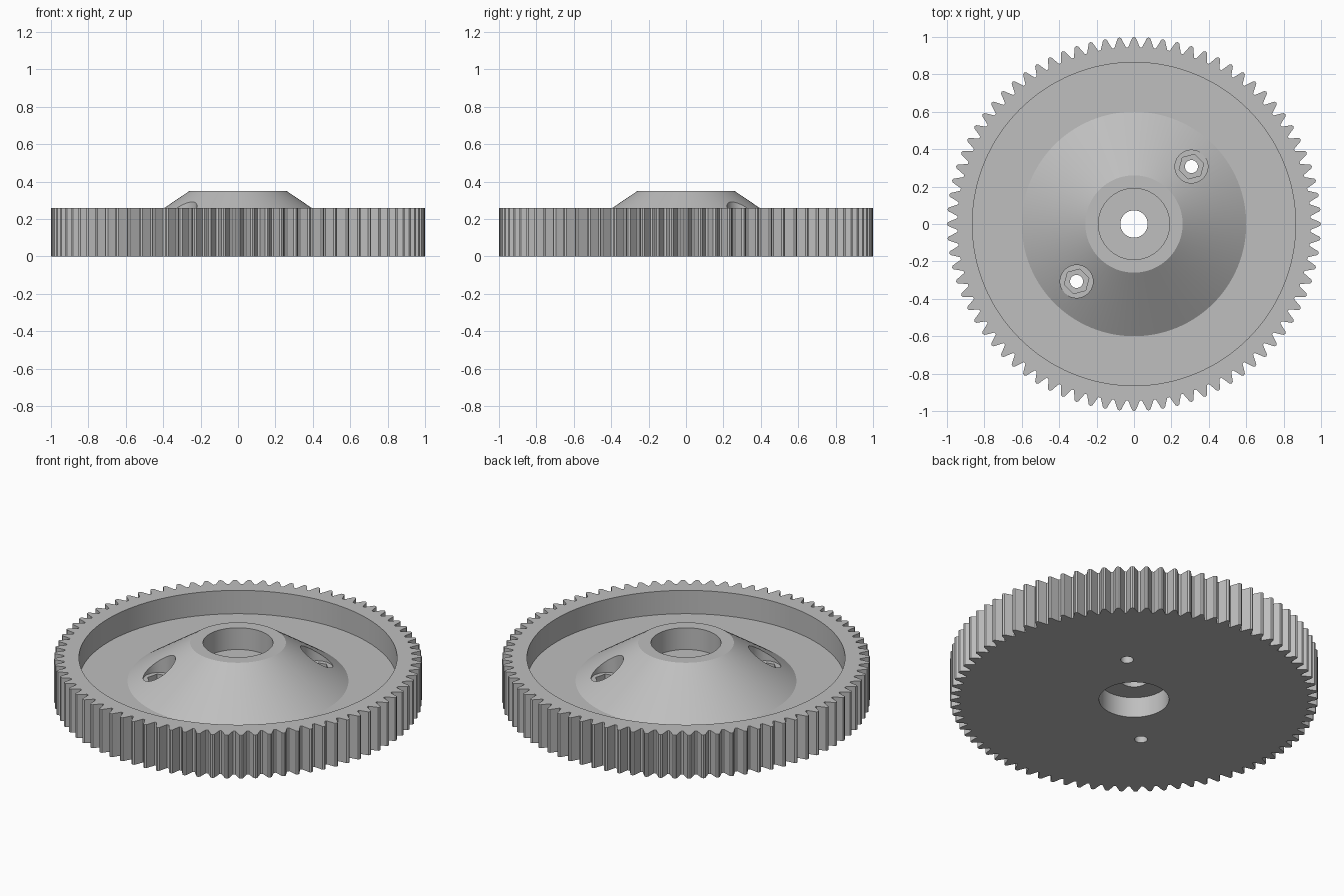
import bpy, bmesh, math

cube = bpy.data.objects.get("Cube")
if cube:
    bpy.data.objects.remove(cube, do_unlink=True)

TEETH = 80
HEIGHT = 0.26
FLOOR = 0.12

metal = bpy.data.materials.new("plain grey")
metal.use_nodes = True
GREY = (0.52, 0.52, 0.52, 1)
metal.diffuse_color = GREY
metal.node_tree.nodes["Principled BSDF"].inputs["Base Color"].default_value = GREY


def prism(name, outline, z0, z1, scale=1.0):
    """Extrude an outline from z0 to z1, optionally tapering its top."""
    bm = bmesh.new()
    low = [bm.verts.new((x, y, z0)) for x, y in outline]
    top = [bm.verts.new((x * scale, y * scale, z1)) for x, y in outline]
    n = len(outline)
    bm.faces.new(low[::-1])
    bm.faces.new(top)
    for i in range(n):
        j = (i + 1) % n
        bm.faces.new((low[i], low[j], top[j], top[i]))
    mesh = bpy.data.meshes.new(name)
    bm.to_mesh(mesh)
    bm.free()
    mesh.materials.append(metal)
    ob = bpy.data.objects.new(name, mesh)
    bpy.context.collection.objects.link(ob)
    return ob


def ring(radius, sides, x=0.0, y=0.0, turn=0.0):
    angles = [turn + math.tau * i / sides for i in range(sides)]
    return [(x + radius * math.cos(a), y + radius * math.sin(a)) for a in angles]


def combine(target, tool, operation):
    """Apply one boolean and discard the tool."""
    tool.hide_render = True
    mod = target.modifiers.new("combine", 'BOOLEAN')
    mod.operation = operation
    mod.solver = 'EXACT'
    mod.object = tool
    bpy.context.view_layer.update()
    graph = bpy.context.evaluated_depsgraph_get()
    mesh = bpy.data.meshes.new_from_object(target.evaluated_get(graph))
    target.modifiers.clear()
    target.data = mesh
    bpy.data.objects.remove(tool, do_unlink=True)


# Toothed disc: each tooth has sloping flanks and a rounded tip
tooth = [(-0.42, 0.945), (-0.25, 0.973), (-0.13, 0.995), (0, 1.0),
         (0.13, 0.995), (0.25, 0.973), (0.42, 0.945)]
outline = []
for i in range(TEETH):
    for offset, radius in tooth:
        a = math.tau * (i + offset) / TEETH
        outline.append((radius * math.cos(a), radius * math.sin(a)))
gear = prism("gear_wheel", outline, 0, HEIGHT)

# Recessed web inside the rim
combine(gear, prism("recess_cutter", ring(0.864, 128), FLOOR, 0.5), 'DIFFERENCE')

# Conical hub, sunk slightly into the web along its own slope
slope = (0.6 - 0.26) / (0.35 - FLOOR)
sunk = 0.03
base = 0.6 + slope * sunk
hub = prism("conical_hub", ring(base, 128), FLOOR - sunk, 0.35, 0.26 / base)
combine(gear, hub, 'UNION')

# Stepped centre bore, open from both sides
for radius, z0, z1 in ((0.19, 0.22, 0.5), (0.19, -0.1, 0.122), (0.073, -0.1, 0.5)):
    combine(gear, prism("bore_cutter", ring(radius, 64), z0, z1), 'DIFFERENCE')

# Two opposite bolt holes: round counterbore, hexagonal nut pocket, through hole
for side in (1, -1):
    p = 0.307 * side
    for radius, sides, z0 in ((0.088, 40, 0.165), (0.068, 6, 0.09), (0.035, 24, -0.1)):
        shape = ring(radius, sides, p, p, math.radians(15))
        combine(gear, prism("bolt_cutter", shape, z0, 0.5), 'DIFFERENCE')

# Smooth the round walls, keep the edges crisp
bpy.ops.object.select_all(action='DESELECT')
gear.select_set(True)
bpy.context.view_layer.objects.active = gear
bpy.ops.object.shade_smooth_by_angle(angle=math.radians(20))
